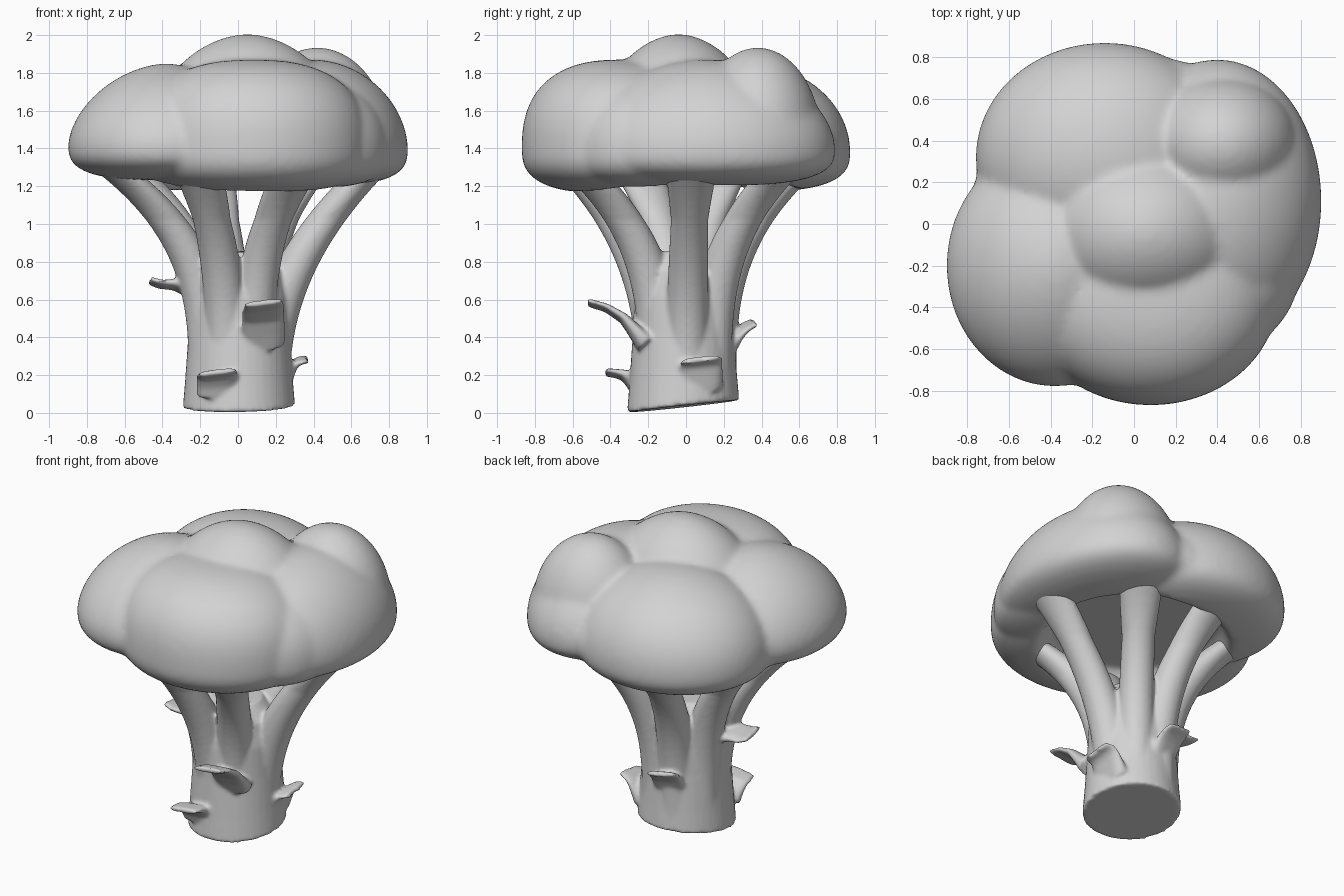
import bpy, bmesh, math
from mathutils import Vector

cube = bpy.data.objects.get("Cube")
if cube:
    bpy.data.objects.remove(cube, do_unlink=True)

grey = bpy.data.materials.new("plain_grey")
grey.use_nodes = True
grey.diffuse_color = (0.65, 0.65, 0.65, 1)
grey.node_tree.nodes["Principled BSDF"].inputs["Base Color"].default_value = (0.65, 0.65, 0.65, 1)


def make_fused(name, bm, voxel, iterations):
    """Melt overlapping closed shapes into one soft skin."""
    bmesh.ops.recalc_face_normals(bm, faces=bm.faces)
    mesh = bpy.data.meshes.new(name)
    bm.to_mesh(mesh)
    bm.free()
    mesh.materials.append(grey)
    obj = bpy.data.objects.new(name, mesh)
    bpy.context.collection.objects.link(obj)
    remesh = obj.modifiers.new("fuse", 'REMESH')
    remesh.mode = 'VOXEL'
    remesh.voxel_size = voxel
    remesh.use_smooth_shade = True
    soften = obj.modifiers.new("soften", 'SMOOTH')
    soften.factor = 0.5
    soften.iterations = iterations


def skin_rings(bm, rings):
    """Bridge rings of points and cap both ends."""
    rows = [[bm.verts.new(p) for p in ring] for ring in rings]
    n = len(rows[0])
    for a, b in zip(rows, rows[1:]):
        for i in range(n):
            j = (i + 1) % n
            bm.faces.new((a[i], a[j], b[j], b[i]))
    bm.faces.new(rows[0])
    bm.faces.new(rows[-1])


def hollow_height(x, y):
    """Height of the shallow hollow under the crown."""
    t = min(1, max(0, (math.hypot(x, y) - 0.48) / 0.14))
    return 1.31 - 0.17 * t * t * (3 - 2 * t)


def add_lobe(bm, x, y, rx, ry, widest, top, bottom, power):
    """Rounded floret: domed above its widest height, flatter below."""
    ball = bmesh.ops.create_uvsphere(bm, u_segments=80, v_segments=60, radius=1)
    for v in ball["verts"]:
        up = v.co.z > 0
        p = power if up else 2.8
        flat = math.hypot(v.co.x, v.co.y)
        spread = flat ** (2 / p - 1) if flat > 1e-4 else 0
        z = widest + abs(v.co.z) ** (2 / p) * ((top if up else bottom) - widest)
        px, py = x + v.co.x * spread * rx, y + v.co.y * spread * ry
        v.co = (px, py, max(z, hollow_height(px, py)))


# Crown: x, y, x radius, y radius, widest height, top, bottom, fullness
LOBES = [
    (0.02, 0.00, 0.81, 0.81, 1.39, 1.78, 1.20, 2.0),    # core
    (0.36, -0.20, 0.44, 0.44, 1.39, 1.78, 1.19, 2.1),   # front and +x filler
    (0.05, -0.04, 0.51, 0.43, 1.50, 2.005, 1.35, 1.85), # middle
    (-0.38, -0.20, 0.52, 0.58, 1.41, 1.85, 1.23, 1.75), # -x side
    (0.08, -0.35, 0.61, 0.52, 1.40, 1.87, 1.16, 2.45),  # front
    (0.40, 0.11, 0.50, 0.68, 1.39, 1.87, 1.20, 1.9),    # +x side
    (-0.14, 0.32, 0.62, 0.55, 1.38, 1.85, 1.17, 2.0),   # back
    (0.42, 0.38, 0.37, 0.33, 1.48, 1.935, 1.35, 1.95),  # small raised one
]
bm = bmesh.new()
for lobe in LOBES:
    add_lobe(bm, *lobe)
make_fused("crown", bm, 0.02, 11)

# Stem: trunk with a slanted cut
bm = bmesh.new()
trunk = []
for z, r in [(0, 0.297), (0.15, 0.285), (0.4, 0.268), (0.6, 0.26), (0.75, 0.23), (0.85, 0.15)]:
    ring = []
    for i in range(40):
        a = math.tau * i / 40
        x, y = r * math.cos(a) + 0.005, r * math.sin(a) - 0.015
        slant = (0.036 + 0.11 * y + 0.02 * x) * (1 - z)
        ring.append((x, y, z + slant))
    trunk.append(ring)
skin_rings(bm, trunk)

# Branches curving outward: tip x, tip y and how late each bends
BRANCHES = [(-0.71, -0.28, 3), (-0.23, -0.63, 2.5), (0.34, -0.60, 3), (0.74, 0.03, 2.2),
            (0.40, 0.55, 3), (-0.17, 0.65, 3), (-0.62, 0.22, 3)]
for tx, ty, bend in BRANCHES:
    reach = math.hypot(tx, ty)
    out = Vector((tx / reach, ty / reach, 0))
    side = Vector((-out.y, out.x, 0))
    rings = []
    for k in range(25):
        t = k / 24
        centre = out * (0.15 + (reach - 0.15) * t ** bend) + Vector((0, 0, 0.1 + 1.23 * t))
        wide = 0.122 - 0.03 * t + 0.05 * max(0, t - 0.75) / 0.25
        deep = 0.125 - 0.02 * t
        rings.append([centre + out * deep * math.cos(a) + side * wide * math.sin(a)
                      for a in (math.tau * i / 20 for i in range(20))])
    skin_rings(bm, rings)


def add_leaf(bm, angle, shift, width, profile):
    """Curled leaf: path of (distance out, height), thick at the root and thin at the tip."""
    a = math.radians(angle)
    out = Vector((math.cos(a), math.sin(a), 0))
    side = Vector((-out.y, out.x, 0))
    path = [out * r + side * shift + Vector((0, 0, z)) for r, z in profile]
    last = len(path) - 1
    rings = []
    for k, centre in enumerate(path):
        along = (path[min(k + 1, last)] - path[max(k - 1, 0)]).normalized()
        normal = along.cross(side)
        thick = 0.016 + 0.04 * (1 - k / last) ** 2
        half = width / 2 * (0.88 if k == last else 1)
        ring = []
        for i in range(24):
            b = math.tau * i / 24
            c, s = math.cos(b), math.sin(b)
            across = math.copysign(abs(c) ** 0.6, c)
            ring.append(centre + side * half * across + normal * thick * s
                        + Vector((0, 0, 0.012 * across)))
        rings.append(ring)
    skin_rings(bm, rings)


# Leaves: front upper, front lower, +x, -x and back
add_leaf(bm, 270, 0.135, 0.23,
         [(0.21, 0.36), (0.27, 0.43), (0.33, 0.50), (0.42, 0.555), (0.52, 0.585)])
add_leaf(bm, 270, -0.11, 0.22,
         [(0.24, 0.11), (0.28, 0.16), (0.33, 0.20), (0.38, 0.21), (0.43, 0.215)])
add_leaf(bm, 0, 0.08, 0.23,
         [(0.22, 0.13), (0.26, 0.20), (0.29, 0.25), (0.32, 0.275), (0.37, 0.285)])
add_leaf(bm, 185, 0.0, 0.20,
         [(0.20, 0.60), (0.27, 0.66), (0.34, 0.68), (0.41, 0.68), (0.47, 0.70)])
add_leaf(bm, 100, 0.0, 0.21,
         [(0.19, 0.30), (0.24, 0.37), (0.28, 0.42), (0.32, 0.455), (0.37, 0.48)])
make_fused("stem", bm, 0.012, 6)
